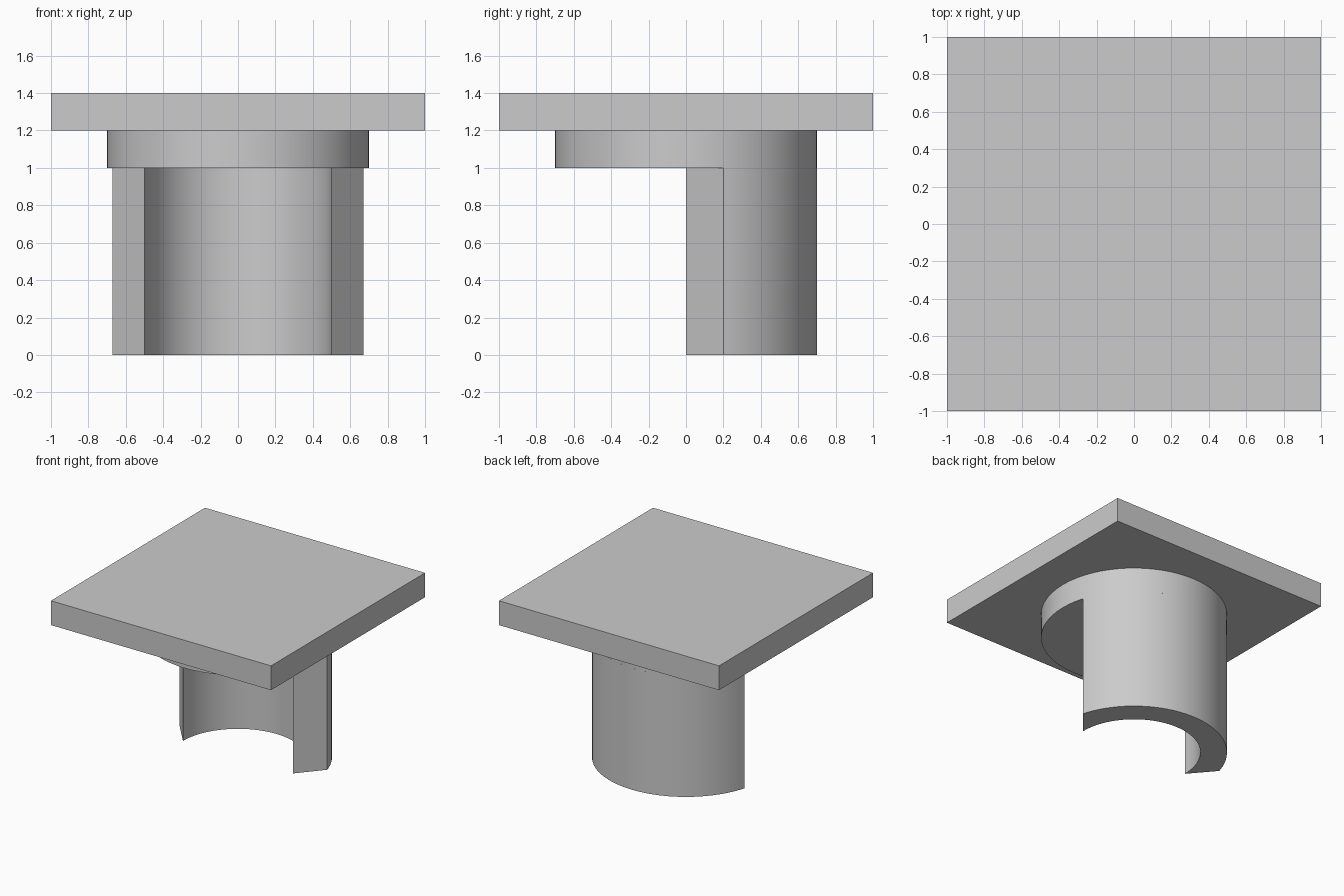
import bpy, bmesh, math

cube = bpy.data.objects.get("Cube")
if cube:
    bpy.data.objects.remove(cube, do_unlink=True)

grey = bpy.data.materials.new("light_grey")
grey.use_nodes = True
colour = (0.6, 0.6, 0.6, 1)
grey.diffuse_color = colour
grey.node_tree.nodes["Principled BSDF"].inputs["Base Color"].default_value = colour


def arc(radius, start, end, steps):
    """Points along a circular arc, angles in radians."""
    return [(radius * math.cos(a), radius * math.sin(a))
            for a in (start + (end - start) * i / steps for i in range(steps + 1))]


def extrude(name, outline, bottom, top, smooth=False):
    """Solid prism from a flat outline."""
    bm = bmesh.new()
    base = bm.faces.new([bm.verts.new((x, y, bottom)) for x, y in outline])
    result = bmesh.ops.extrude_face_region(bm, geom=[base])
    verts = [v for v in result["geom"] if isinstance(v, bmesh.types.BMVert)]
    bmesh.ops.translate(bm, verts=verts, vec=(0, 0, top - bottom))
    bmesh.ops.recalc_face_normals(bm, faces=bm.faces)
    mesh = bpy.data.meshes.new(name)
    bm.to_mesh(mesh)
    bm.free()
    mesh.materials.append(grey)
    obj = bpy.data.objects.new(name, mesh)
    bpy.context.collection.objects.link(obj)
    if smooth:
        bpy.ops.object.select_all(action="DESELECT")
        obj.select_set(True)
        bpy.context.view_layer.objects.active = obj
        bpy.ops.object.shade_smooth_by_angle(angle=math.radians(30))
    return obj


# Square top plate
extrude("top_plate", [(-1, -1), (1, -1), (1, 1), (-1, 1)], 1.2, 1.4)

# Round collar under the plate
extrude("collar", arc(0.7, 0, math.tau, 64)[:-1], 1.0, 1.2, smooth=True)

# Open half-round wall with slanted end faces
tip = math.asin(0.2 / 0.7)
wall = arc(0.7, tip, math.pi - tip, 48) + arc(0.5, math.pi, 0, 48)
extrude("half_round_wall", wall, 0.0, 1.0, smooth=True)
